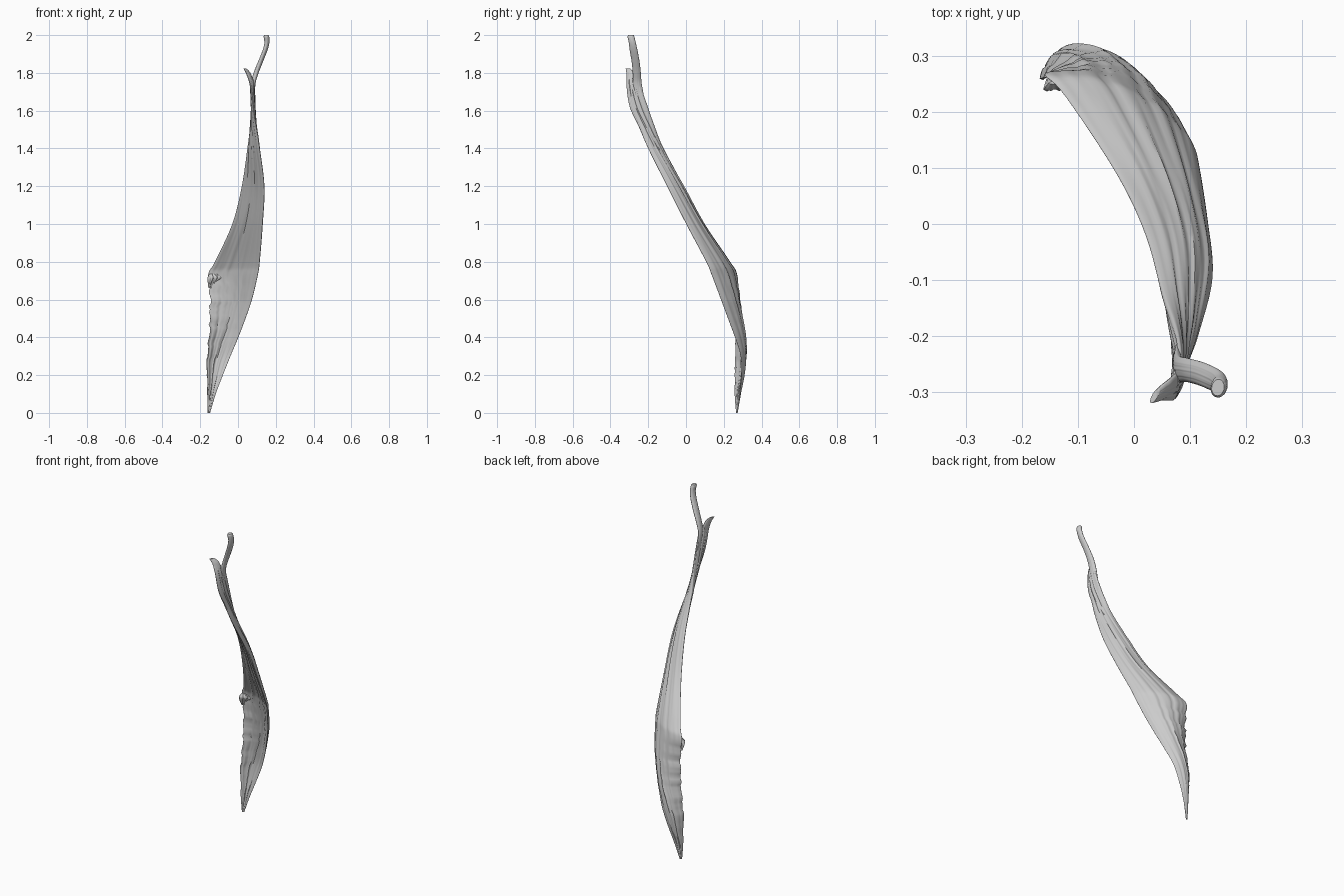
import bpy, bmesh, math, random
from mathutils import Vector

random.seed(4)
HALF = 44      # points along each face of the sheet


def spline(rows, steps):
    """Smoothly interpolate rows of numbers (Catmull-Rom)."""
    out = []
    n = len(rows)
    for i in range(n - 1):
        p0, p1, p2, p3 = (rows[max(0, min(n - 1, i + k))] for k in (-1, 0, 1, 2))
        for s in range(steps):
            t = s / steps
            out.append([0.5 * (2 * b + (c - a) * t + (2 * a - 5 * b + 4 * c - d) * t * t
                               + (3 * b - a - 3 * c + d) * t ** 3)
                        for a, b, c, d in zip(p0, p1, p2, p3)])
    out.append(list(rows[-1]))
    return out


def loft_sheet(name, rows, steps=6, ridge=0.0, ragged_below=-1):
    """Loft a thin bowed sheet. Row: z, edge A x,y, edge B x,y, bow, thickness."""
    bm = bmesh.new()
    rings = []
    for z, ax, ay, bx, by, bow, th in spline(rows, steps):
        a, b = Vector((ax, ay)), Vector((bx, by))
        if 0.03 < z < ragged_below:
            a += (b - a) * random.uniform(-0.02, 0.05)
        d = b - a
        nrm = Vector((-d.y, d.x)).normalized()
        width = min(1, d.length / 0.15)
        ring = []
        for k in range(2 * HALF):
            ang = math.pi * k / HALF
            u = 0.5 - 0.5 * math.cos(ang)
            side = math.sin(ang)
            # long fibre grooves that drift along the length
            groove = ridge * width * abs(side) * (
                math.sin(u * 27 + z * 3) + 0.7 * math.sin(u * 46 - z * 5)
                + 0.4 * math.sin(u * 71 + z * 9))
            off = bow * 4 * u * (1 - u) + side * th / 2 + groove
            p = a + d * u + nrm * off
            ring.append(bm.verts.new((p.x, p.y, z)))
        rings.append(ring)
    for r0, r1 in zip(rings, rings[1:]):
        for k in range(2 * HALF):
            j = (k + 1) % (2 * HALF)
            bm.faces.new((r0[k], r0[j], r1[j], r1[k]))
    bm.faces.new(rings[0])
    bm.faces.new(rings[-1])
    bmesh.ops.recalc_face_normals(bm, faces=bm.faces)
    me = bpy.data.meshes.new(name)
    bm.to_mesh(me)
    bm.free()
    ob = bpy.data.objects.new(name, me)
    bpy.context.collection.objects.link(ob)
    bpy.context.view_layer.objects.active = ob
    ob.select_set(True)
    bpy.ops.object.shade_smooth_by_angle(angle=math.radians(50))
    ob.select_set(False)
    return ob


# Broad belly, widening from the neck down to the pointed ragged end
loft_sheet("muscle_belly", [
    (0.00, -0.160, 0.266, -0.148, 0.272, 0.000, 0.008),
    (0.10, -0.162, 0.258, -0.118, 0.285, 0.010, 0.014),
    (0.20, -0.165, 0.258, -0.080, 0.293, 0.024, 0.018),
    (0.30, -0.166, 0.260, -0.040, 0.290, 0.034, 0.020),
    (0.40, -0.157, 0.262, 0.002, 0.260, 0.043, 0.022),
    (0.50, -0.152, 0.264, 0.040, 0.223, 0.045, 0.024),
    (0.60, -0.152, 0.266, 0.074, 0.186, 0.042, 0.026),
    (0.73, -0.158, 0.265, 0.105, 0.137, 0.034, 0.030),
    (0.80, -0.122, 0.228, 0.115, 0.108, 0.030, 0.032),
    (1.00, -0.030, 0.090, 0.131, 0.003, 0.020, 0.036),
    (1.20, 0.021, -0.015, 0.139, -0.098, 0.012, 0.036),
    (1.40, 0.052, -0.120, 0.113, -0.199, 0.004, 0.034),
    (1.52, 0.070, -0.167, 0.093, -0.252, 0.000, 0.028),
    (1.62, 0.080, -0.202, 0.080, -0.298, 0.000, 0.022),
    (1.72, 0.084, -0.236, 0.069, -0.314, 0.000, 0.020),
    (1.765, 0.084, -0.248, 0.061, -0.313, 0.000, 0.015),
], ridge=0.0022, ragged_below=0.7)

# Long slender upper tendon
loft_sheet("long_head", [
    (1.64, 0.076, -0.215, 0.084, -0.260, 0, 0.014),
    (1.74, 0.078, -0.234, 0.084, -0.280, 0, 0.022),
    (1.80, 0.094, -0.239, 0.098, -0.282, 0, 0.026),
    (1.86, 0.121, -0.246, 0.118, -0.288, 0, 0.026),
    (1.92, 0.146, -0.257, 0.141, -0.298, 0, 0.025),
    (1.96, 0.156, -0.266, 0.150, -0.303, 0, 0.026),
    (1.99, 0.154, -0.273, 0.148, -0.309, 0, 0.029),
    (2.00, 0.152, -0.277, 0.147, -0.306, 0, 0.022),
], ridge=0.001)

# Short flared upper tendon
loft_sheet("short_head", [
    (1.66, 0.082, -0.255, 0.076, -0.305, 0, 0.014),
    (1.74, 0.080, -0.262, 0.065, -0.314, 0, 0.018),
    (1.79, 0.068, -0.275, 0.048, -0.314, 0, 0.017),
    (1.81, 0.056, -0.284, 0.038, -0.317, 0, 0.014),
    (1.822, 0.044, -0.294, 0.030, -0.319, 0, 0.010),
], ridge=0.001)

# Small curled fold on the ragged inner edge
loft_sheet("ragged_fold", [
    (0.66, -0.156, 0.258, -0.140, 0.264, 0, 0.006),
    (0.69, -0.160, 0.244, -0.115, 0.268, 0, 0.012),
    (0.715, -0.161, 0.240, -0.080, 0.258, 0, 0.014),
    (0.735, -0.152, 0.252, -0.105, 0.252, 0, 0.008),
], ridge=0.003)
